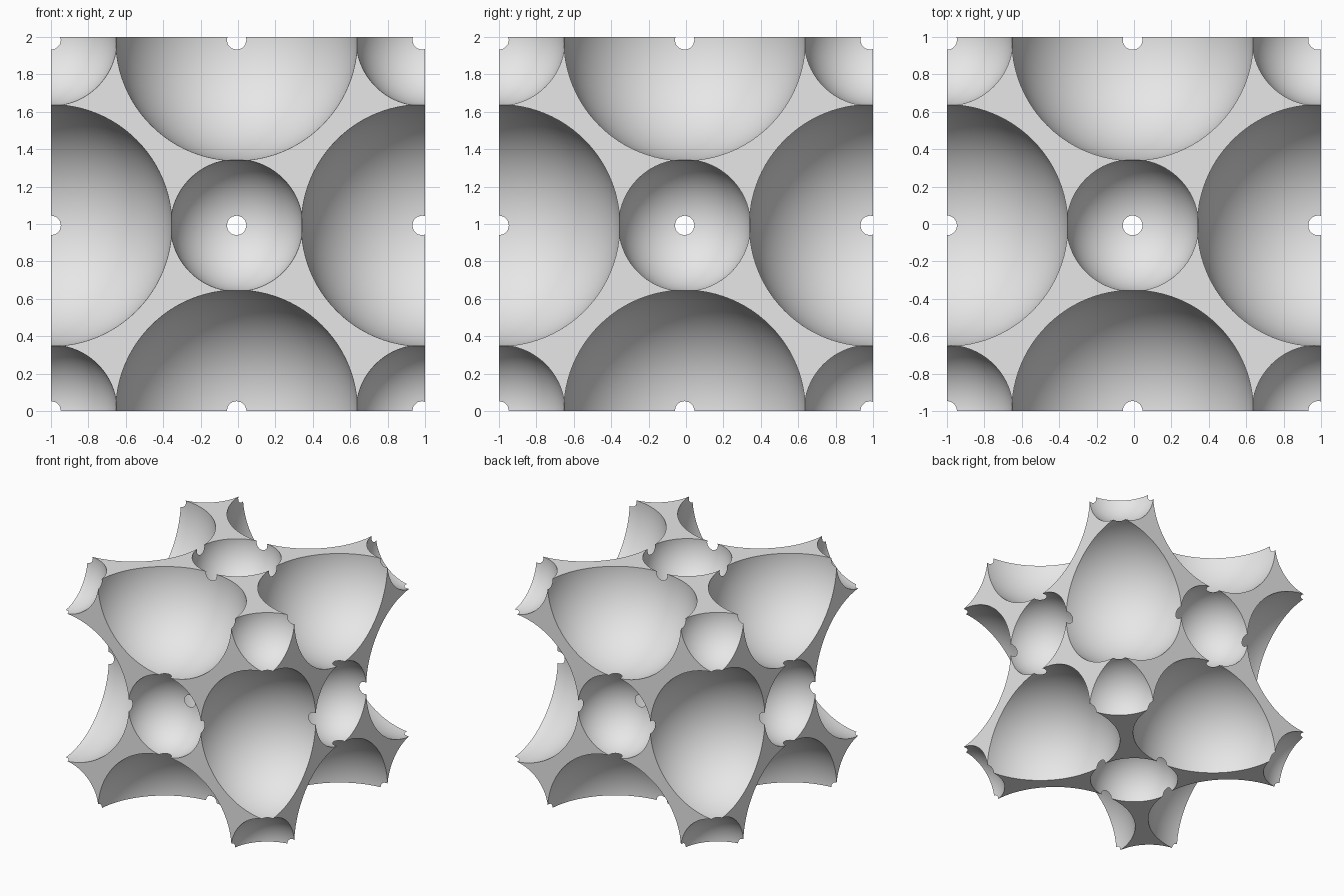
import bpy, bmesh, math
from itertools import product
from mathutils import Matrix, Vector

if "Cube" in bpy.data.objects:
    bpy.data.objects.remove(bpy.data.objects["Cube"], do_unlink=True)

START, STEP = -0.9995, 0.992          # lattice origin and spacing
LARGE, SMALL = 0.646, 0.3525          # radii, overlapping into small windows

grey = bpy.data.materials.new("light_grey")
grey.use_nodes = True
colour = (0.8, 0.8, 0.8, 1)
grey.diffuse_color = colour
grey.node_tree.nodes["Principled BSDF"].inputs["Base Color"].default_value = colour


def mesh_object(name, bm):
    mesh = bpy.data.meshes.new(name)
    bm.to_mesh(mesh)
    bm.free()
    mesh.materials.append(grey)
    obj = bpy.data.objects.new(name, mesh)
    bpy.context.collection.objects.link(obj)
    return obj


def sphere_lattice(name, radius, parity):
    """Spheres on every other point of a three by three by three lattice."""
    bm = bmesh.new()
    for cell in product(range(3), repeat=3):
        if sum(cell) % 2 == parity:
            spot = Vector([START + STEP * i for i in cell]) + Vector((0, 0, 1))
            bmesh.ops.create_uvsphere(bm, u_segments=96, v_segments=48, radius=radius,
                                      matrix=Matrix.Translation(spot))
    return mesh_object(name, bm)


# Solid block
bm = bmesh.new()
bmesh.ops.create_cube(bm, size=2, matrix=Matrix.Translation((0, 0, 1)))
block = mesh_object("hollowed_block", bm)

# Large hollows at edge middles and the centre, small ones at corners and face centres
cutters = [sphere_lattice("large_hollow_cutter", LARGE, 1),
           sphere_lattice("small_hollow_cutter", SMALL, 0)]
for cutter in cutters:
    cutter.hide_render = True
    cut = block.modifiers.new(cutter.name, "BOOLEAN")
    cut.operation = "DIFFERENCE"
    cut.solver = "MANIFOLD"
    cut.object = cutter

# Apply the cuts, then drop the cutters
bpy.ops.object.select_all(action="DESELECT")
block.select_set(True)
bpy.context.view_layer.objects.active = block
for modifier in list(block.modifiers):
    bpy.ops.object.modifier_apply(modifier=modifier.name)
for cutter in cutters:
    bpy.data.objects.remove(cutter, do_unlink=True)
bpy.ops.object.shade_smooth_by_angle(angle=math.radians(30))
